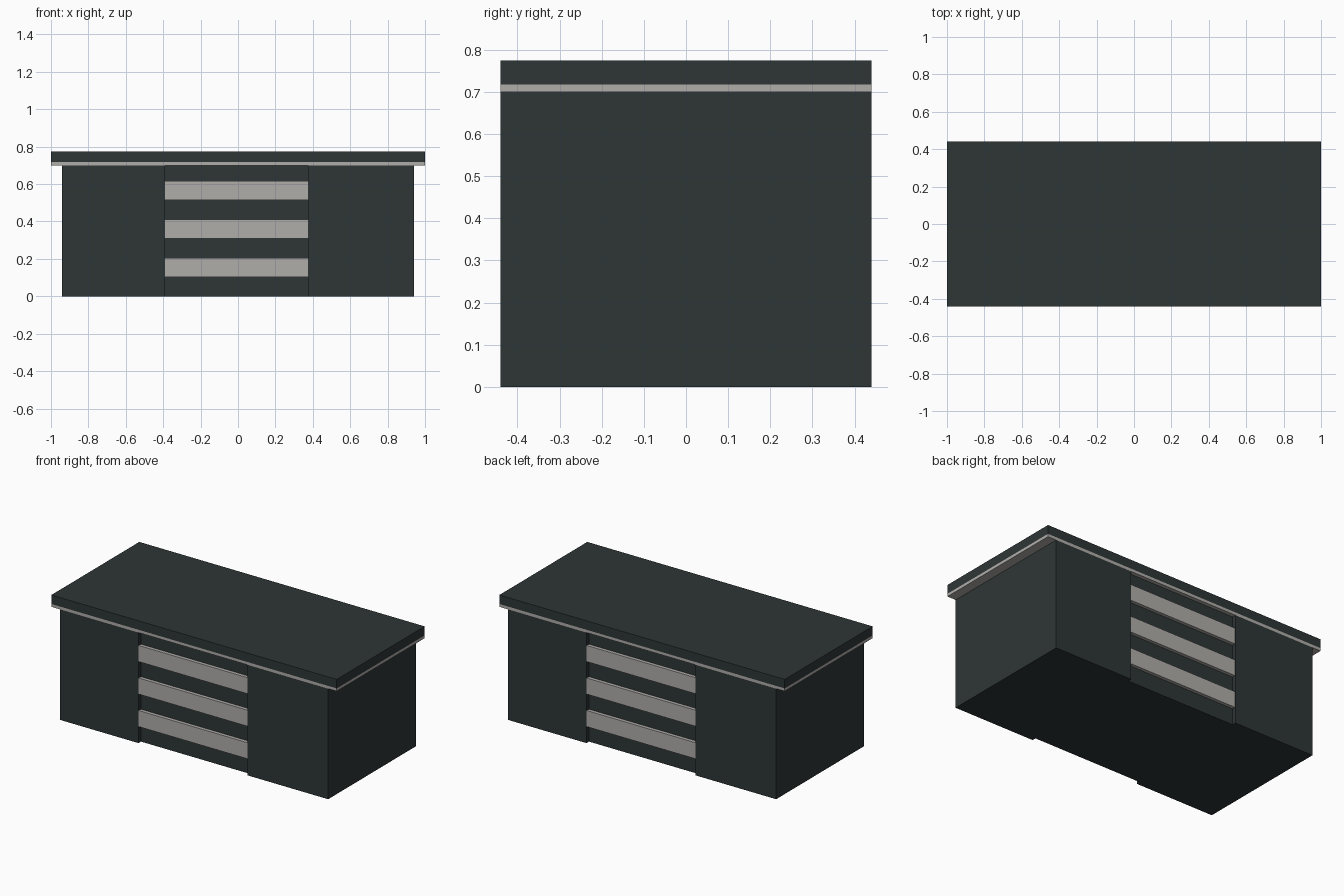
import bpy

if "Cube" in bpy.data.objects:
    bpy.data.objects.remove(bpy.data.objects["Cube"])


def material(name, rgb):
    m = bpy.data.materials.new(name)
    m.diffuse_color = (*rgb, 1.0)
    m.use_nodes = True
    m.node_tree.nodes["Principled BSDF"].inputs["Base Color"].default_value = m.diffuse_color
    return m


DARK = material("dark slate", (0.027, 0.037, 0.036))
LIGHT = material("pale grey", (0.43, 0.42, 0.40))


def box(name, x, y, z, mat):
    """Axis-aligned box from (min, max) ranges."""
    r = (x, y, z)
    bpy.ops.mesh.primitive_cube_add(size=1, location=[(a + b) / 2 for a, b in r])
    o = bpy.context.object
    o.name = name
    o.scale = [b - a for a, b in r]
    bpy.ops.object.transform_apply(location=False, rotation=False, scale=True)
    o.data.materials.append(mat)
    return o


D = 0.44        # half depth
L, R = -0.39, 0.375   # panel limits on the front
RECESS = 0.025

# Table top and the pale lip beneath it
box("table_top", (-1, 1), (-D, D), (0.718, 0.775), DARK)
box("top_lip", (-1, 1), (-D, D), (0.70, 0.718), LIGHT)

# Recessed core between the end cabinets
box("center_panel", (-0.5, 0.5), (-D + RECESS, D - RECESS), (0, 0.70), DARK)

# Front and back halves are the same shape turned half way round
for side, s in (("front", -1), ("back", 1)):
    def rx(a, b):
        return (a, b) if s < 0 else (-b, -a)

    def ry(a, b):
        return (a, b) if s < 0 else (-b, -a)

    # End cabinets
    box(side + "_left_cabinet", rx(-0.94, L), ry(-D, 0), (0, 0.70), DARK)
    box(side + "_right_cabinet", rx(R, 0.94), ry(-D, 0), (0, 0.70), DARK)
    # Pale slats standing out of the panel
    for i in range(3):
        z = 0.103 + i * 0.206
        box(f"{side}_slat_{i + 1}", rx(L, R), ry(-D + 0.003, -D + RECESS + 0.01),
            (z, z + 0.102), LIGHT)
